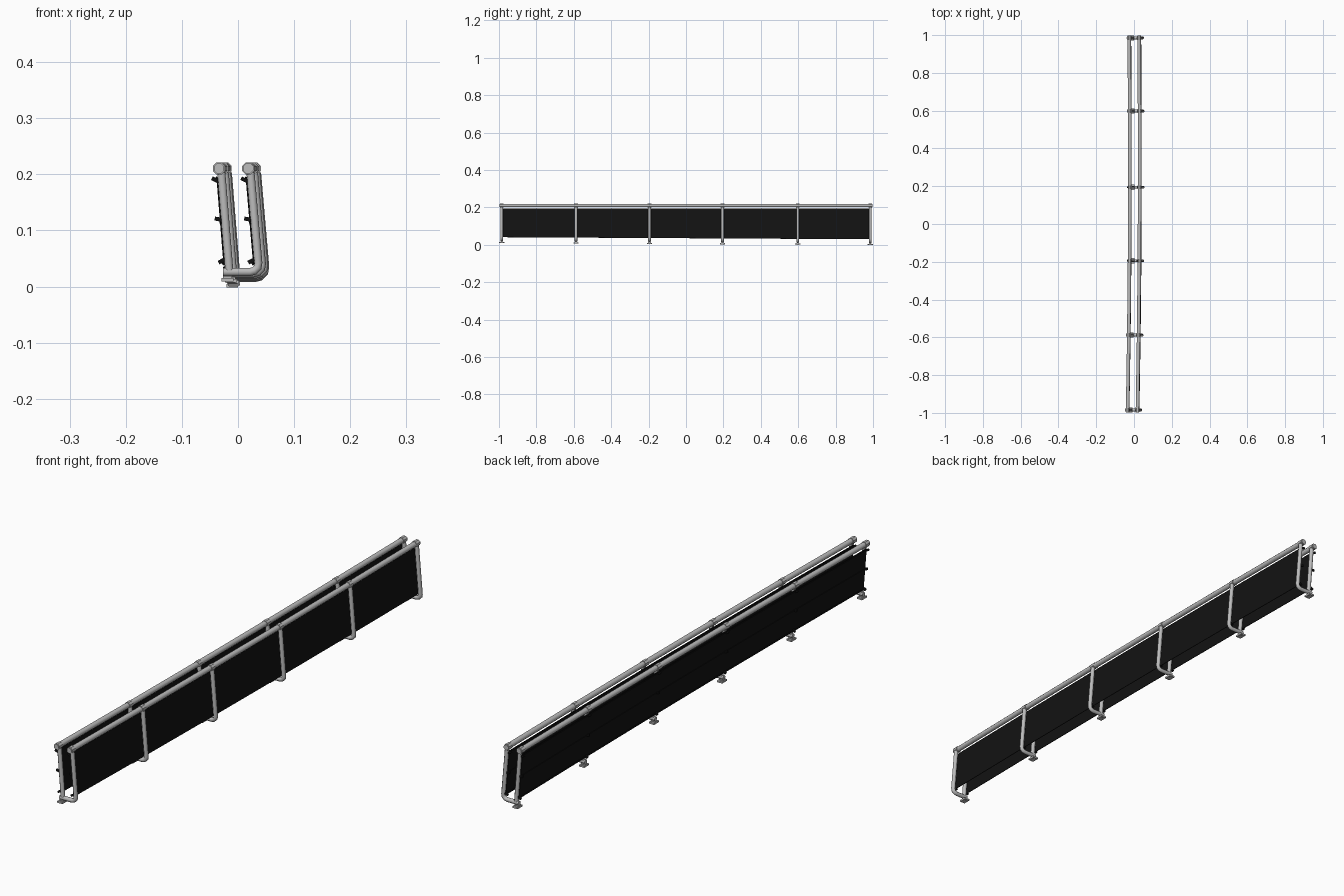
import bpy, bmesh, math
from mathutils import Vector, Matrix

if "Cube" in bpy.data.objects:
    bpy.data.objects.remove(bpy.data.objects["Cube"])


def mat(name, c):
    m = bpy.data.materials.new(name)
    m.diffuse_color = (*c, 1)
    m.use_nodes = True
    m.node_tree.nodes["Principled BSDF"].inputs["Base Color"].default_value = m.diffuse_color
    return m


STEEL = mat("galvanised_grey", (0.5, 0.5, 0.5))
BLACK = mat("net_black", (0.006, 0.006, 0.006))
STATIONS = [-0.985, -0.588, -0.195, 0.195, 0.598, 0.985]
TOP_Z = 0.203


def shift(y):       # sideways bow of the whole railing
    return 0.012 - 0.012 * ((y - 0.3) / 1.3) ** 2


def drop(y):        # ground falls away towards the back
    return -0.0055 * (y + 1)


def post_x(side, z, y):   # leaning post axis, side 0 = left, 1 = right
    top, low = ((-0.030, -0.016), (0.022, 0.037))[side]
    t = (TOP_Z - z) / (TOP_Z - 0.03)
    return top + (low - top) * t + shift(y)


def finish(bm, name, material, smooth=False):
    bmesh.ops.recalc_face_normals(bm, faces=bm.faces)
    me = bpy.data.meshes.new(name)
    bm.to_mesh(me)
    bm.free()
    me.materials.append(material)
    ob = bpy.data.objects.new(name, me)
    bpy.context.collection.objects.link(ob)
    if smooth:
        bpy.context.view_layer.objects.active = ob
        ob.select_set(True)
        bpy.ops.object.shade_smooth_by_angle(angle=math.radians(50))
        ob.select_set(False)
    return ob


def sweep(bm, path, r, ref, n=8):
    """Round bar along a path, ref is never parallel to it."""
    path = [Vector(p) for p in path]
    rings = []
    for i, p in enumerate(path):
        a, b = path[max(i - 1, 0)], path[min(i + 1, len(path) - 1)]
        t = (b - a).normalized()
        u = t.cross(Vector(ref)).normalized()
        v = t.cross(u)
        rings.append([bm.verts.new(p + r * (u * math.cos(k) + v * math.sin(k)))
                      for k in [(j + 0.5) * 2 * math.pi / n for j in range(n)]])
    for r0, r1 in zip(rings, rings[1:]):
        for j in range(n):
            bm.faces.new((r0[j], r0[(j + 1) % n], r1[(j + 1) % n], r1[j]))
    bm.faces.new(rings[0])
    bm.faces.new(rings[-1])


def box(bm, c, s, tilt=0):
    m = Matrix.Translation(c) @ Matrix.Rotation(tilt, 4, 'Y') @ Matrix.Diagonal((*s, 1))
    bmesh.ops.create_cube(bm, size=1, matrix=m)


# Frames: bent right post with floor bar, short left post, foot plate
for i, y in enumerate(STATIONS):
    s, d = shift(y), drop(y)
    zb = 0.026 + d
    bm = bmesh.new()
    zc = zb + 0.016
    xc = post_x(1, zc, y)
    path = [(post_x(1, TOP_Z, y), y, TOP_Z), (xc, y, zc)]
    for k in (30, 60, 90):
        a = math.radians(k)
        path.append((xc - 0.015 + 0.016 * math.cos(a), y, zc - 0.016 * math.sin(a)))
    path.append((-0.027 + s, y, zb))
    sweep(bm, path, 0.0078, (0, 1, 0))
    sweep(bm, [(post_x(0, TOP_Z, y), y, TOP_Z), (post_x(0, zb, y), y, zb)], 0.0078, (0, 1, 0))
    finish(bm, f"frame_{i}", STEEL, True)

    bm = bmesh.new()
    box(bm, (-0.019 + s, y, zb - 0.012), (0.016, 0.014, 0.010))
    box(bm, (-0.019 + s, y, zb - 0.0135), (0.021, 0.028, 0.006))
    finish(bm, f"foot_{i}", STEEL)

for side, label in enumerate(("left", "right")):
    # Top rail
    off = -0.004
    ends = [-0.998] + STATIONS + [0.998]
    rail = [(post_x(side, TOP_Z, y) + off, y, 0.2105) for y in ends]
    bm = bmesh.new()
    sweep(bm, rail, 0.0100, (0, 0, 1))
    finish(bm, f"{label}_top_rail", STEEL, True)

    # Rail collars over each post
    bm = bmesh.new()
    for y in STATIONS:
        x = post_x(side, TOP_Z, y) + off
        sweep(bm, [(x, y - 0.010, 0.2105), (x, y + 0.010, 0.2105)], 0.0118, (0, 0, 1))
    finish(bm, f"{label}_rail_collars", STEEL)

    # Net panel on the outer face of the posts
    bm = bmesh.new()
    cols = []
    for y in STATIONS:
        lo, hi = 0.041 + drop(y), 0.195
        cols.append([bm.verts.new((post_x(side, z, y) - 0.0085, y, z))
                     for z in (lo, (lo + hi) / 2, hi)])
    for a, b in zip(cols, cols[1:]):
        for k in range(2):
            bm.faces.new((a[k], b[k], b[k + 1], a[k + 1]))
    net = finish(bm, f"{label}_net_panel", BLACK)
    sol = net.modifiers.new("thickness", 'SOLIDIFY')
    sol.thickness = 0.002
    sol.offset = 0

    # Tension wires and clips at three heights
    wires, clips = bmesh.new(), bmesh.new()
    for base, follow, tilt in ((0.190, 0, 0.45), (0.120, 0.5, 0.2), (0.046, 1, -0.5)):
        pts = []
        for y in STATIONS:
            z = base + follow * drop(y)
            x = post_x(side, z, y)
            pts.append((x - 0.0095, y, z))
            box(clips, (x - 0.0115, y, z), (0.014, 0.007, 0.007), tilt)
        sweep(wires, pts, 0.0014, (0, 0, 1), 6)
    finish(wires, f"{label}_tension_wires", BLACK)
    finish(clips, f"{label}_clips", BLACK)
